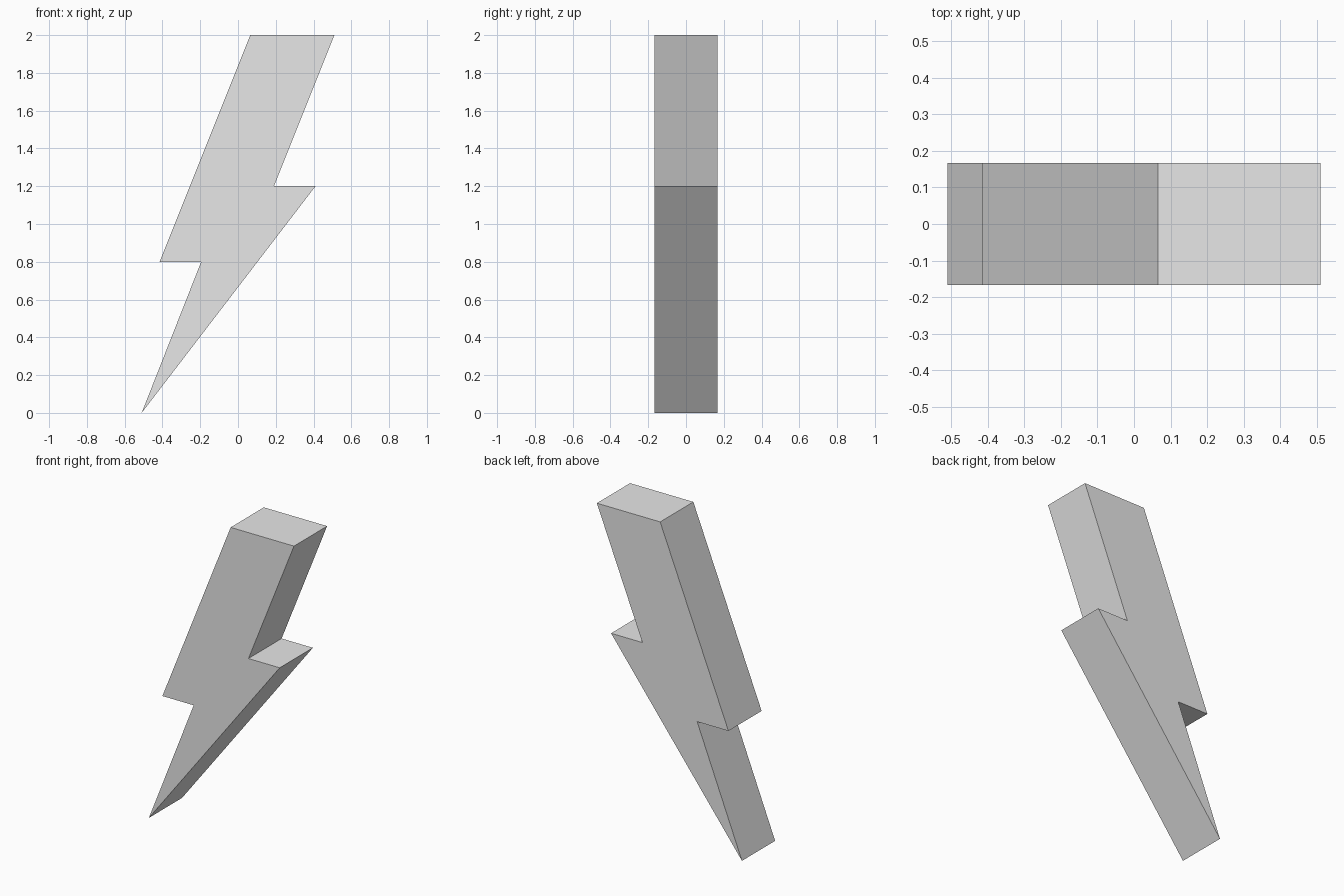
import bpy
import bmesh

cube = bpy.data.objects.get("Cube")
if cube:
    bpy.data.objects.remove(cube, do_unlink=True)

# Plain light grey
grey = bpy.data.materials.new("light_grey")
grey.use_nodes = True
colour = (0.8, 0.8, 0.8, 1)
grey.diffuse_color = colour
grey.node_tree.nodes["Principled BSDF"].inputs["Base Color"].default_value = colour


def extrude_profile(name, profile, depth, material):
    """Extrude an x-z outline along y, centred on y = 0."""
    bm = bmesh.new()
    front = bm.faces.new([bm.verts.new((x, -depth / 2, z)) for x, z in profile])
    result = bmesh.ops.extrude_face_region(bm, geom=[front], use_keep_orig=True)
    back = [v for v in result["geom"] if isinstance(v, bmesh.types.BMVert)]
    bmesh.ops.translate(bm, verts=back, vec=(0, depth, 0))
    bmesh.ops.recalc_face_normals(bm, faces=bm.faces)
    mesh = bpy.data.meshes.new(name)
    bm.to_mesh(mesh)
    bm.free()
    mesh.materials.append(material)
    obj = bpy.data.objects.new(name, mesh)
    bpy.context.collection.objects.link(obj)
    return obj


# Lightning bolt outline, counter-clockwise from the tip
bolt = [(-0.51, 0), (0.41, 1.2), (0.19, 1.2), (0.51, 2),
        (0.065, 2), (-0.415, 0.8), (-0.195, 0.8)]
extrude_profile("lightning_bolt", bolt, 0.333, grey)
